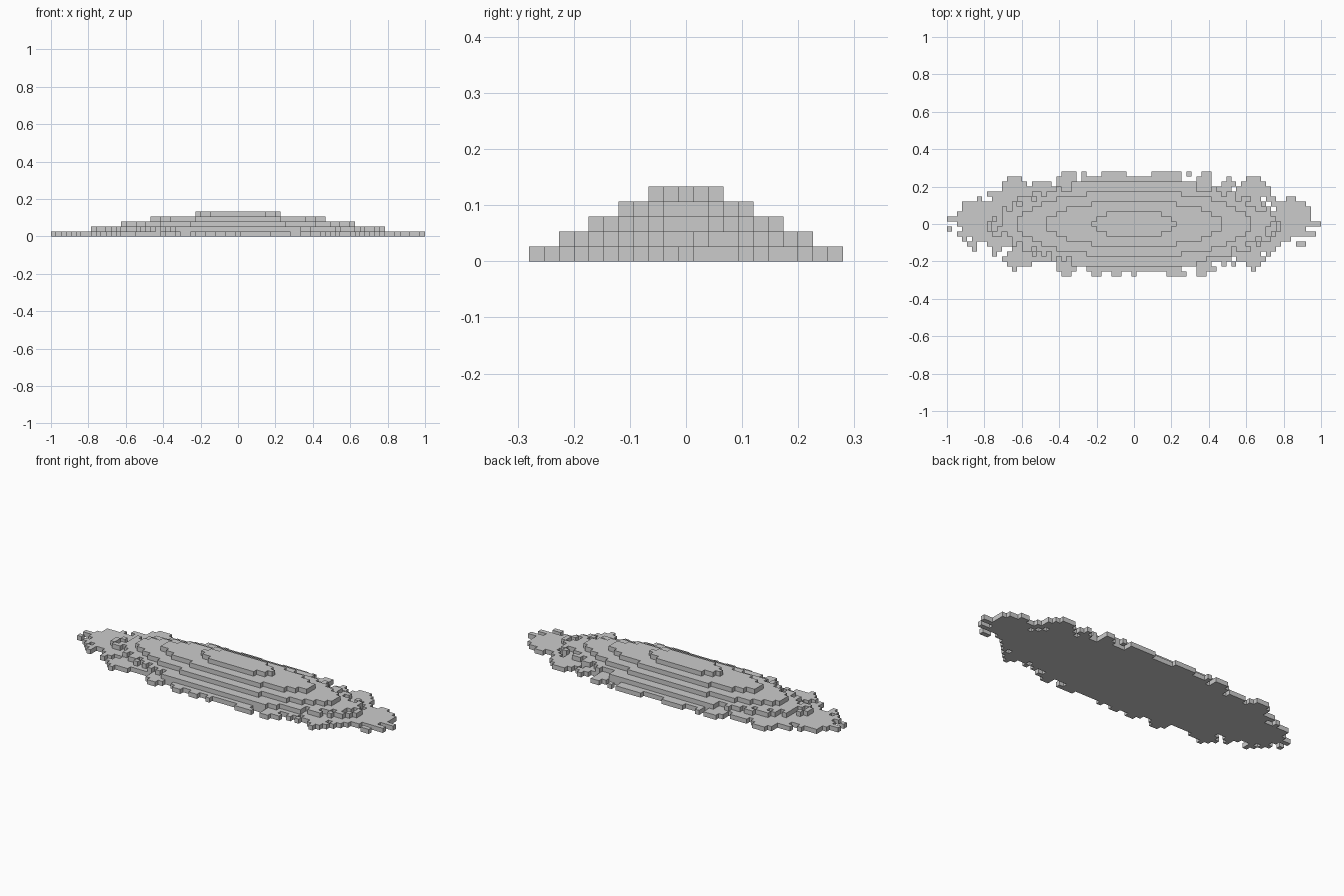
import bpy, bmesh, random
from math import floor, sqrt

if "Cube" in bpy.data.objects:
    bpy.data.objects.remove(bpy.data.objects["Cube"])

S = 2 / 75          # cube size: the grid is 75 x 21 x 5 cubes
random.seed(7)


def ellipse(a, b, cx=0, cy=0):
    return {(i, j) for i in range(-37, 38) for j in range(-10, 11)
            if ((i - cx) / a) ** 2 + ((j - cy) / b) ** 2 < 1}


def box(x0, x1, y0, y1):
    return {(i, j) for i in range(x0, x1 + 1) for j in range(y0, y1 + 1)}


def scatter(zone, chance):
    return {c for c in sorted(zone) if random.random() < chance}


# Ragged ground layer: solid core, loose cubes, rim bumps and end clumps
ground = ellipse(29, 9.5) | scatter(ellipse(33, 9.6), 0.5)
ground |= scatter(ellipse(37.5, 10.5) - ellipse(29, 10), 0.3)
for x0, x1 in ((-14, -12), (-5, -2), (4, 8), (13, 15)):
    ground |= box(x0, x1, 8, 10 if x0 != 13 else 9) | box(x0 + 1, x1, 10, 10)
for x0, x1 in ((-14, -12), (-8, -7), (-4, -2), (7, 9), (13, 15)):
    ground |= box(x0, x1, -9, -8) | box(x0, x1 - 1, -10, -10)
for s in (-1, 1):
    ground |= ellipse(3.2, 4, 32 * s, 1) | ellipse(3.5, 2.5, 28 * s, -1)
    ground |= ellipse(2.6, 2.2, 24 * s, 7) | ellipse(2.2, 2.2, 24 * s, -7)
    ground |= {(37 * s, -1 if s < 0 else 0), (35 * s, 2), (35 * s, -2)}

# Second layer: solid core with a frayed rim
shelf = ellipse(26.5, 7.6) | scatter(ellipse(29.5, 8.5), 0.55)
shelf |= box(-12, 12, -8, 8) | {(-29, 0), (29, 0)}

layers = [
    ("ground_layer", ground | shelf),
    ("second_layer", shelf),
    ("third_layer", ellipse(23.5, 6.5)),
    ("fourth_layer", ellipse(17.5, 4.5)),
    ("top_layer", ellipse(8.5, 2.5)),
]
filled = {(i, j, k) for k, (_, cells) in enumerate(layers) for i, j in cells}

# Corners of each cube side, counter-clockwise from outside
SIDES = {
    (1, 0, 0): ((1, 0, 0), (1, 1, 0), (1, 1, 1), (1, 0, 1)),
    (-1, 0, 0): ((0, 0, 0), (0, 0, 1), (0, 1, 1), (0, 1, 0)),
    (0, 1, 0): ((0, 1, 0), (0, 1, 1), (1, 1, 1), (1, 1, 0)),
    (0, -1, 0): ((0, 0, 0), (1, 0, 0), (1, 0, 1), (0, 0, 1)),
    (0, 0, 1): ((0, 0, 1), (1, 0, 1), (1, 1, 1), (0, 1, 1)),
    (0, 0, -1): ((0, 0, 0), (0, 1, 0), (1, 1, 0), (1, 0, 0)),
}


def build_layer(name, cells, k):
    bm = bmesh.new()
    for i, j in sorted(cells):
        for (dx, dy, dz), corners in SIDES.items():
            if (i + dx, j + dy, k + dz) not in filled:
                bm.faces.new([bm.verts.new(((i - 0.5 + x) * S, (j - 0.5 + y) * S, (k + z) * S))
                              for x, y, z in corners])
    bmesh.ops.remove_doubles(bm, verts=bm.verts, dist=S * 0.01)
    mesh = bpy.data.meshes.new(name)
    bm.to_mesh(mesh)
    bm.free()
    bpy.context.collection.objects.link(bpy.data.objects.new(name, mesh))


for k, (name, cells) in enumerate(layers):
    build_layer(name, cells, k)
